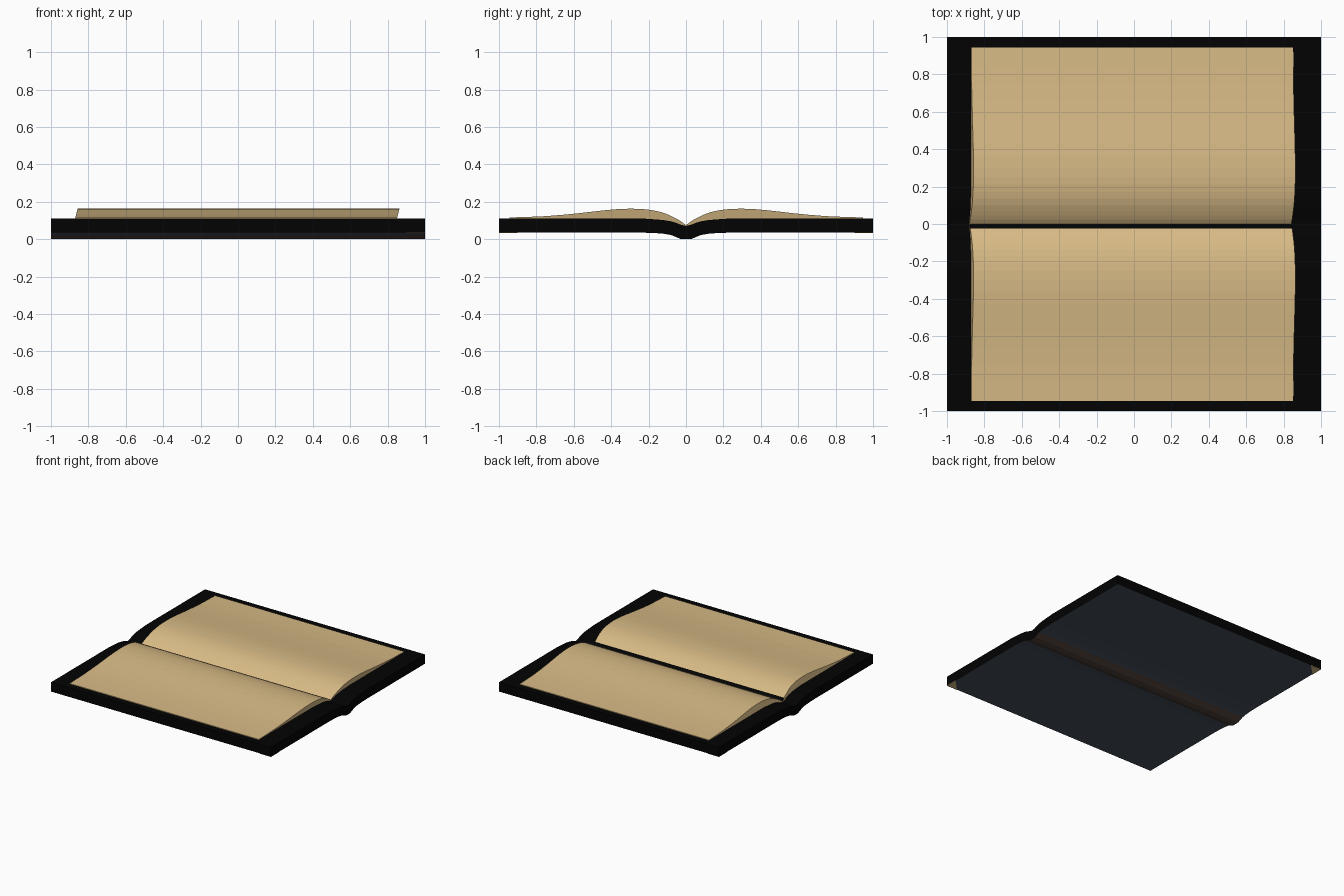
import bpy, bmesh

if "Cube" in bpy.data.objects:
    bpy.data.objects.remove(bpy.data.objects["Cube"])

def material(name, rgb):
    m = bpy.data.materials.new(name)
    m.diffuse_color = (*rgb, 1)
    m.use_nodes = True
    m.node_tree.nodes["Principled BSDF"].inputs["Base Color"].default_value = m.diffuse_color
    return m

BLACK = material("cover black", (0.0008, 0.0008, 0.0008))
PAPER = material("paper tan", (0.68, 0.49, 0.235))
SLATE = material("underside slate", (0.062, 0.078, 0.105))
BROWN = material("spine brown", (0.078, 0.052, 0.042))

def slab(name, half, x0, x1, mats, rule, shear=0.0):
    """Sweep a mirrored half profile of (y, bottom z, top z) along x."""
    rows = [(-y, b, t) for y, b, t in reversed(half[1:])] + half
    bm = bmesh.new()
    rings = []
    for y, b, t in rows:
        pts = [(x0, b), (x1, b), (x1, t), (x0, t)]
        rings.append([bm.verts.new((x + shear * (z - 0.115), y, z)) for x, z in pts])
    for p, q in zip(rings, rings[1:]):
        for i in range(4):
            j = (i + 1) % 4
            f = bm.faces.new((p[i], p[j], q[j], q[i]))
            y = f.calc_center_median().y
            side = ("bottom", "end", "top", "end")[i]
            f.material_index = rule(side, y)
    bm.faces.new(rings[0])
    bm.faces.new(rings[-1])
    bmesh.ops.recalc_face_normals(bm, faces=bm.faces)
    finish(name, bm, mats)

def finish(name, bm, mats):
    me = bpy.data.meshes.new(name)
    bm.to_mesh(me)
    bm.free()
    for m in mats:
        me.materials.append(m)
    bpy.context.collection.objects.link(bpy.data.objects.new(name, me))

# Hard cover: black, slate underside, brown spine
cover = [(0, 0.0, 0.070), (0.03, 0.001, 0.078), (0.055, 0.012, 0.088),
         (0.08, 0.022, 0.095), (0.12, 0.029, 0.102), (0.17, 0.033, 0.106),
         (0.24, 0.035, 0.111), (1.0, 0.035, 0.111)]

def cover_rule(side, y):
    if side != "bottom":
        return 0
    return 2 if abs(y) < 0.08 else 1

slab("cover", cover, -1, 1, [BLACK, SLATE, BROWN], cover_rule)

# Open pages: two arched leaves, dark gutter on one side, ends leaning with height
pages = [(0, 0.069, 0.075), (0.025, 0.074, 0.094), (0.045, 0.082, 0.106),
         (0.07, 0.089, 0.119), (0.10, 0.096, 0.133), (0.135, 0.101, 0.145),
         (0.17, 0.104, 0.153), (0.21, 0.106, 0.159), (0.25, 0.109, 0.162),
         (0.30, 0.109, 0.163), (0.36, 0.109, 0.161), (0.43, 0.109, 0.155),
         (0.50, 0.109, 0.147), (0.58, 0.109, 0.138), (0.66, 0.109, 0.130),
         (0.75, 0.109, 0.123), (0.84, 0.109, 0.119), (0.945, 0.109, 0.116)]
slab("pages", pages, -0.87, 0.851, [PAPER, BLACK],
     lambda side, y: 1 if side == "top" and -0.025 < y < 0 else 0, shear=0.25)

# Small tan corner patches under two opposite corners
bm = bmesh.new()
for s in (1, -1):
    tri = [(s, -s), (s * 0.9, -s), (s, -s * 0.9)]
    lo = [bm.verts.new((x, y, 0.032)) for x, y in tri]
    hi = [bm.verts.new((x, y, 0.036)) for x, y in tri]
    bm.faces.new(lo)
    bm.faces.new(hi)
    for i in range(3):
        j = (i + 1) % 3
        bm.faces.new((lo[i], lo[j], hi[j], hi[i]))
bmesh.ops.recalc_face_normals(bm, faces=bm.faces)
finish("corner_patches", bm, [PAPER])
